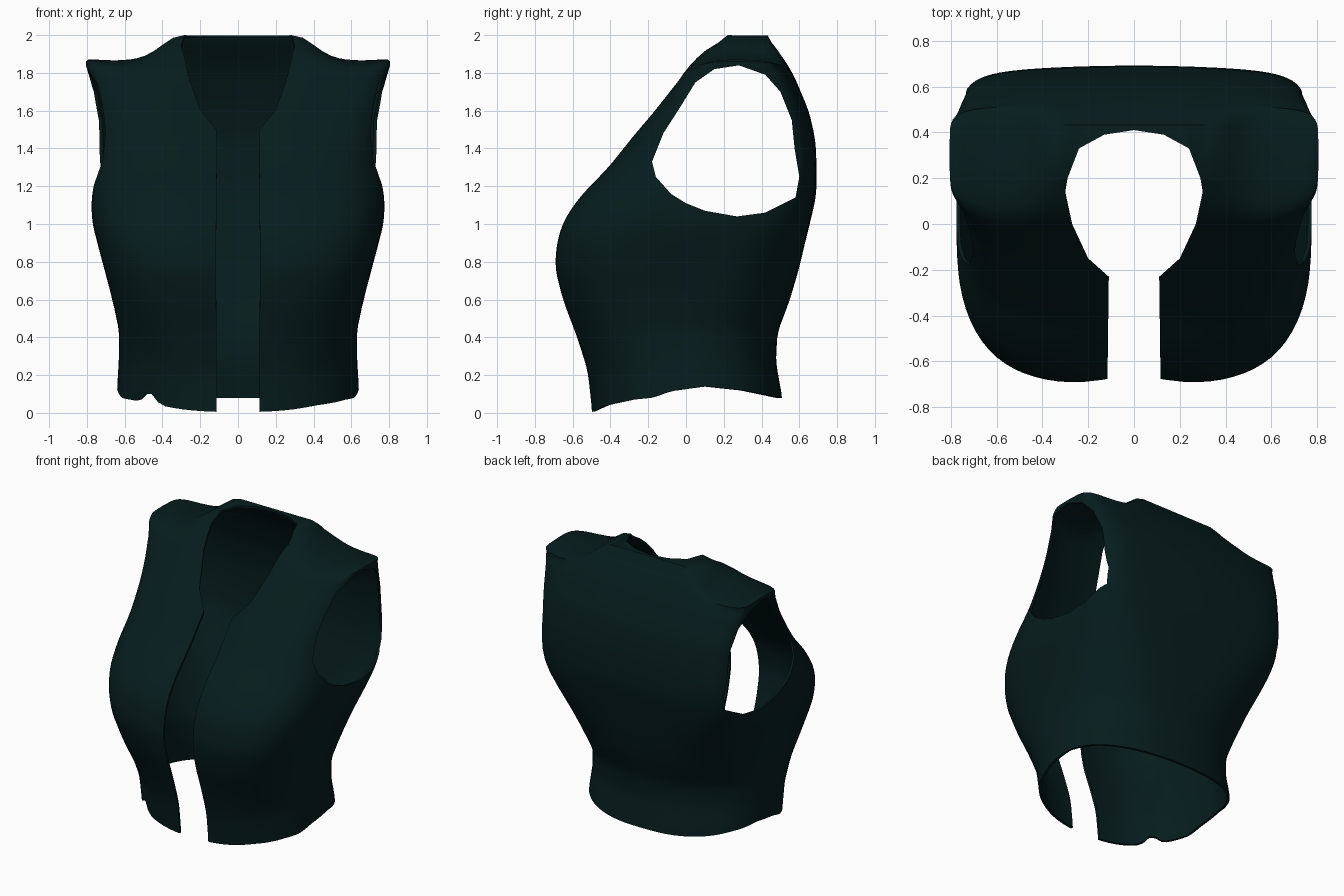
import bpy, bmesh, math

cube = bpy.data.objects.get("Cube")
if cube:
    bpy.data.objects.remove(cube, do_unlink=True)

cloth = bpy.data.materials.new("dark_green_cloth")
cloth.use_nodes = True
COLOUR = (0.002, 0.012, 0.0125, 1)
cloth.diffuse_color = COLOUR
shader = cloth.node_tree.nodes["Principled BSDF"]
shader.inputs["Base Color"].default_value = COLOUR


def lerp_table(table, t, col=1):
    """Read one column of a table at t, blending between rows."""
    if t <= table[0][0]:
        return table[0][col]
    for a, b in zip(table, table[1:]):
        if t <= b[0]:
            f = (t - a[0]) / (b[0] - a[0])
            return a[col] + f * (b[col] - a[col])
    return table[-1][col]


# Torso: height, half width, front y, back y, front squareness, back squareness
WIDTH, FRONT, BACK, FRONT_SQUARE, BACK_SQUARE = range(1, 6)
TORSO = [(0, .64, -.5, .51, 2.4, 2.4), (.22, .63, -.53, .475, 2.5, 2.4), (.4, .63, -.59, .485, 2.8, 2.5),
         (.6, .665, -.665, .55, 3.2, 2.8), (.77, .71, -.705, .6, 3.5, 3.3), (.9, .745, -.695, .63, 3.5, 4),
         (1.02, .775, -.66, .66, 3.3, 5), (1.15, .775, -.57, .69, 3.3, 7), (1.3, .76, -.42, .692, 3.4, 9),
         (1.45, .75, -.3, .685, 3.7, 9), (1.6, .76, -.17, .65, 4, 9), (1.8, .79, -.01, .565, 4.5, 8),
         (1.87, .82, .04, .52, 5, 8), (1.97, .765, .17, .45, 5, 5), (2, .73, .25, .42, 5, 5)]
SHOULDER = [(.3, 2.05), (.38, 1.965), (.47, 1.9), (.55, 1.874), (.65, 1.867), (.81, 1.872)]
HEM = [(-.5, .005), (-.42, .04), (-.28, .07), (-.18, .08), (-.08, .115), (.1, .14), (.3, .12), (.5, .08)]

SIDE, ROWS = 22, 50


def torso(z, col):
    """Torso column with its corners softened."""
    return sum(lerp_table(TORSO, z + d, col) for d in (-.04, 0, .04)) / 3


def soft_min(a, b, blend=.06):
    return min(a, b) - max(blend - abs(a - b), 0) ** 2 / (4 * blend)


def torso_point(j, face, z):
    """Point on the front (face -1) or back (face 1) at lateral step j."""
    u = math.copysign(1 - (1 - abs(j) / SIDE) ** 2.4, j)
    yf, yb = torso(z, FRONT), torso(z, BACK)
    n = torso(z, FRONT_SQUARE if face < 0 else BACK_SQUARE)
    x = u * torso(z, WIDTH)
    reach = max(0, 1 - abs(u) ** n) ** (1 / n)
    y = (yf + yb) / 2 + face * (yb - yf) / 2 * reach
    hem = lerp_table(HEM, y)
    if face < 0:
        hem += .06 * math.exp(-((x + .47) / .04) ** 2)  # torn nick in the right front hem
        if z < 1.8:
            y += .045 * math.exp(-(x / .19) ** 2) * min(1, z)  # hollow along the breastbone
    elif .9 < z < 1.85:
        y -= .04 * u * u * reach * min(1, (z - .9) * 4)  # upper back curves round
    if z < .6:
        z = hem + z * (1 - hem / .6)
    return x, y, soft_min(z, lerp_table(SHOULDER, abs(x)) - .5 * (y - .28) ** 2)


def finish(name, bm):
    mesh = bpy.data.meshes.new(name)
    bm.to_mesh(mesh)
    bm.free()
    obj = bpy.data.objects.new(name, mesh)
    bpy.context.collection.objects.link(obj)
    mesh.materials.append(cloth)
    return obj


def prism(name, points, place, low, high):
    """Cutter that extrudes an outline along the axis chosen by place."""
    bm = bmesh.new()
    ends = [[bm.verts.new(place(a, b, d)) for a, b in points] for d in (low, high)]
    for ring in ends:
        bm.faces.new(ring)
    for i in range(len(points)):
        k = (i + 1) % len(points)
        bm.faces.new((ends[0][i], ends[0][k], ends[1][k], ends[1][i]))
    bmesh.ops.recalc_face_normals(bm, faces=bm.faces)
    obj = finish(name, bm)
    obj.hide_render = True
    return obj


# Vest shell lofted from hem to shoulders, closed over the top
bm = bmesh.new()
steps = [(j, -1) for j in range(-SIDE, SIDE + 1)]
steps += [(j, 1) for j in range(SIDE - 1, -SIDE, -1)]
count = len(steps)
rings = [[bm.verts.new(torso_point(j, face, 2 * i / ROWS)) for j, face in steps]
         for i in range(ROWS + 1)]
for a, b in zip(rings, rings[1:]):
    for i in range(count):
        k = (i + 1) % count
        bm.faces.new((a[i], a[k], b[k], b[i]))
top = rings[-1]
for i in range(2 * SIDE):
    quad = [top[i], top[i + 1], top[(count - i - 1) % count], top[(count - i) % count]]
    bm.faces.new(list(dict.fromkeys(quad)))
vest = finish("vest", bm)

# Neck opening and front gap share one vertical cutter
neck_half = [(.12, -1), (.11, -.23), (.2, -.15), (.27, 0), (.3, .14), (.29, .2), (.24, .33), (.13, .39)]
neck = neck_half + [(0, .41)] + [(-x, y) for x, y in reversed(neck_half)]
cutters = [prism("neck_cutter", neck, lambda a, b, d: (a, b, d), -1, 3)]

# Armholes
armhole = [(-.18, 1.33), (-.16, 1.25), (-.08, 1.16), (0, 1.11), (.1, 1.07), (.27, 1.04), (.42, 1.06),
           (.58, 1.14), (.6, 1.25), (.575, 1.4), (.56, 1.55), (.5, 1.7), (.42, 1.79), (.28, 1.84),
           (.15, 1.82), (.05, 1.75), (-.03, 1.62), (-.12, 1.48)]
for side, label in ((1, "left"), (-1, "right")):
    cutters.append(prism(label + "_armhole_cutter", armhole,
                         lambda a, b, d: (side * d, a, b), .47, 1.2))

# Cloth thickness, then the openings
bpy.context.view_layer.objects.active = vest
vest.select_set(True)
thick = vest.modifiers.new("thickness", 'SOLIDIFY')
thick.thickness = .016
thick.offset = -1
bpy.ops.object.modifier_apply(modifier=thick.name)
for cutter in cutters:
    cut = vest.modifiers.new("opening", 'BOOLEAN')
    cut.operation = 'DIFFERENCE'
    cut.solver = 'EXACT'
    cut.object = cutter
    bpy.ops.object.modifier_apply(modifier=cut.name)
    bpy.data.objects.remove(cutter, do_unlink=True)
bpy.ops.object.shade_smooth_by_angle(angle=math.radians(50))
